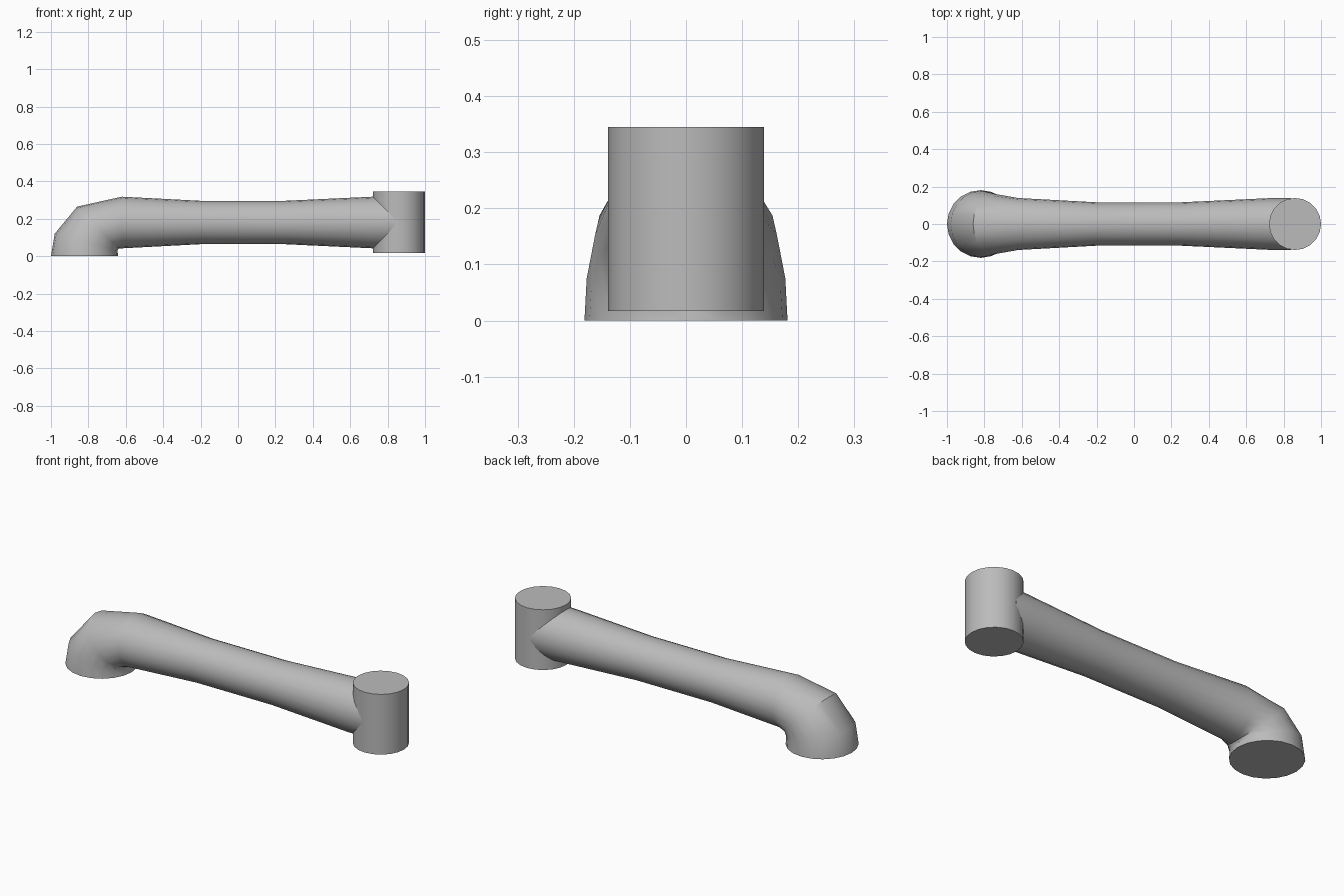
import bpy
import bmesh
import math
from mathutils import Vector

cube = bpy.data.objects.get("Cube")
if cube:
    bpy.data.objects.remove(cube)

SIDES = 20

# One plain grey for the whole piece
grey = bpy.data.materials.new("plain_grey")
grey.use_nodes = True
colour = (0.5, 0.5, 0.5, 1)
grey.diffuse_color = colour
grey.node_tree.nodes["Principled BSDF"].inputs["Base Color"].default_value = colour


def loft(name, sections):
    """Skin oval sections, each given as outer (x, z), inner (x, z), half width."""
    bm = bmesh.new()
    rings = []
    for outer, inner, half_width in sections:
        top = Vector((outer[0], 0, outer[1]))
        low = Vector((inner[0], 0, inner[1]))
        centre, arm = (top + low) / 2, (top - low) / 2
        ring = []
        for i in range(SIDES):
            a = math.tau * i / SIDES
            side = Vector((0, half_width * math.sin(a), 0))
            ring.append(bm.verts.new(centre + arm * math.cos(a) + side))
        rings.append(ring)
    for r, s in zip(rings, rings[1:]):
        for i in range(SIDES):
            j = (i + 1) % SIDES
            bm.faces.new((r[i], r[j], s[j], s[i]))
    bm.faces.new(rings[0])
    bm.faces.new(rings[-1])
    bmesh.ops.recalc_face_normals(bm, faces=bm.faces)
    mesh = bpy.data.meshes.new(name)
    bm.to_mesh(mesh)
    bm.free()
    obj = bpy.data.objects.new(name, mesh)
    bpy.context.collection.objects.link(obj)
    finish(obj)


def finish(obj):
    obj.data.materials.append(grey)
    bpy.ops.object.select_all(action="DESELECT")
    obj.select_set(True)
    bpy.context.view_layer.objects.active = obj
    bpy.ops.object.shade_smooth_by_angle(angle=math.radians(32))


# Waisted handle that bends down into a round foot
loft("handle_arm", [
    ((-1, 0), (-0.64, 0), 0.181),
    ((-0.98, 0.12), (-0.645, 0.03), 0.177),
    ((-0.86, 0.265), (-0.64, 0.04), 0.162),
    ((-0.62, 0.318), (-0.62, 0.042), 0.139),
    ((-0.2, 0.296), (-0.2, 0.064), 0.116),
    ((0.25, 0.296), (0.25, 0.064), 0.116),
    ((0.72, 0.318), (0.72, 0.042), 0.138),
    ((0.84, 0.319), (0.84, 0.041), 0.138),
])

# Upright hub at the other end
bpy.ops.mesh.primitive_cylinder_add(
    vertices=SIDES, radius=0.139, depth=0.328, location=(0.861, 0, 0.181))
hub = bpy.context.object
hub.name = "end_hub"
finish(hub)
